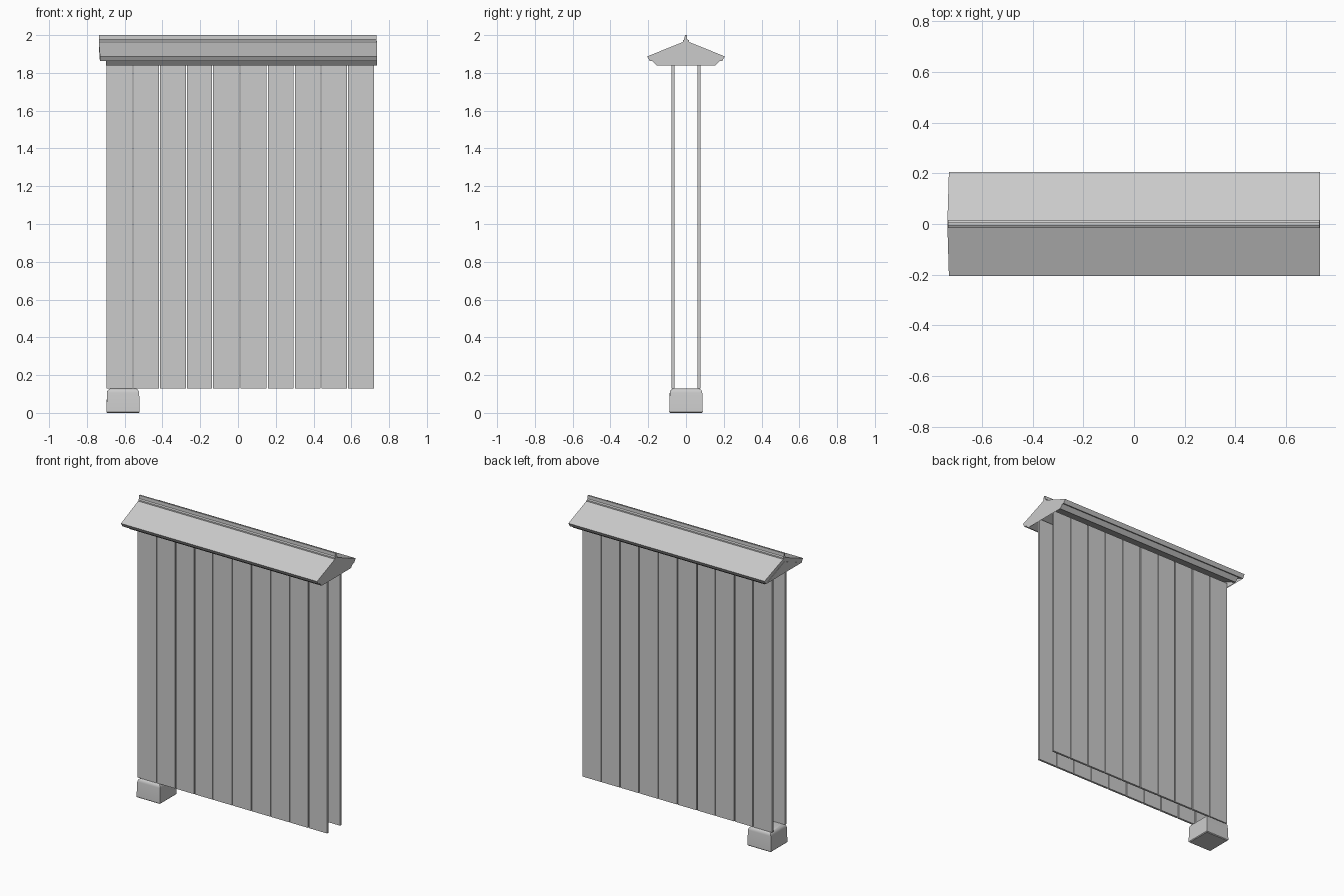
import bpy, bmesh
from mathutils import Vector

cube = bpy.data.objects.get("Cube")
if cube:
    bpy.data.objects.remove(cube, do_unlink=True)

grey = bpy.data.materials.new("plain grey")
grey.use_nodes = True
grey.diffuse_color = (0.6, 0.6, 0.6, 1)
grey.node_tree.nodes["Principled BSDF"].inputs["Base Color"].default_value = (0.6, 0.6, 0.6, 1)


def finish(name, bm):
    bmesh.ops.recalc_face_normals(bm, faces=bm.faces)
    mesh = bpy.data.meshes.new(name)
    bm.to_mesh(mesh)
    bm.free()
    mesh.materials.append(grey)
    obj = bpy.data.objects.new(name, mesh)
    bpy.context.collection.objects.link(obj)
    return obj


def box(name, low, high):
    bm = bmesh.new()
    bmesh.ops.create_cube(bm, size=1)
    low, high = Vector(low), Vector(high)
    for v in bm.verts:
        v.co = (low + high) / 2 + v.co * (high - low)
    return finish(name, bm)


def extrude_profile(name, profile, x0, x1, skew=0):
    """Sweep a (y, z) outline along x; skew shortens the left-hand end towards the eaves."""
    bm = bmesh.new()
    ends = [[bm.verts.new((x + (skew * abs(y) if x == x0 else 0), y, z)) for y, z in profile]
            for x in (x0, x1)]
    n = len(profile)
    for i in range(n):
        j = (i + 1) % n
        bm.faces.new((ends[0][i], ends[0][j], ends[1][j], ends[1][i]))
    bm.faces.new(ends[0])
    bm.faces.new(ends[1])
    bmesh.ops.triangulate(bm, faces=[f for f in bm.faces if len(f.verts) > 4])
    return finish(name, bm)


def mirrored(half):
    """Outline from the ridge down to the eave and back, mirrored across y = 0."""
    top, eave_top, eave_low, low = half
    return [top, eave_top, eave_low, low, (-eave_low[0], eave_low[1]), (-eave_top[0], eave_top[1])]


# Two walls of vertical planks
seams = [-0.697, -0.555, -0.415, -0.272, -0.135, 0.01, 0.155, 0.298, 0.44, 0.58, 0.72]
for side, y0, y1 in (("front", -0.076, -0.062), ("back", 0.062, 0.076)):
    for i, (left, right) in enumerate(zip(seams, seams[1:])):
        start = left if i == 0 else left + 0.003
        stop = right if i == 9 else right - 0.003
        box(f"{side}_plank_{i + 1}", (start, y0, 0.13), (stop, y1, 1.866))

# Roof: upper covering, lower layer and ridge cap
extrude_profile("roof_covering", mirrored([(0, 1.97), (0.206, 1.887), (0.191, 1.862), (0, 1.943)]),
                -0.737, 0.735, 0.03)
extrude_profile("roof_underlayer", mirrored([(0, 1.942), (0.18, 1.865), (0.156, 1.839), (0, 1.911)]),
                -0.70, 0.735)
extrude_profile("ridge_cap", [(-0.015, 1.955), (-0.015, 1.973), (-0.006, 1.978), (-0.005, 2.0),
                              (0.005, 2.0), (0.006, 1.978), (0.015, 1.973), (0.015, 1.955)],
                -0.735, 0.732)

# Foundation stone: square block with tapered shoulders
stone = box("foundation_stone", (-0.697, -0.089, 0), (-0.52, 0.089, 0.13))
bm = bmesh.new()
bm.from_mesh(stone.data)
for v in bm.verts:
    if v.co.z > 0.1:
        v.co.x += 0.004 if v.co.x < -0.6 else -0.004
        v.co.y *= 0.96
top_edges = [e for e in bm.edges if all(v.co.z > 0.1 for v in e.verts)]
bmesh.ops.bevel(bm, geom=top_edges, offset=0.024, segments=4, profile=0.5, affect='EDGES')
low_edges = [e for e in bm.edges if all(v.co.z < 0.01 for v in e.verts)]
bmesh.ops.bevel(bm, geom=low_edges, offset=0.005, segments=1, affect='EDGES')
bm.to_mesh(stone.data)
bm.free()
bpy.context.view_layer.objects.active = stone
stone.select_set(True)
bpy.ops.object.shade_smooth_by_angle(angle=0.6)
